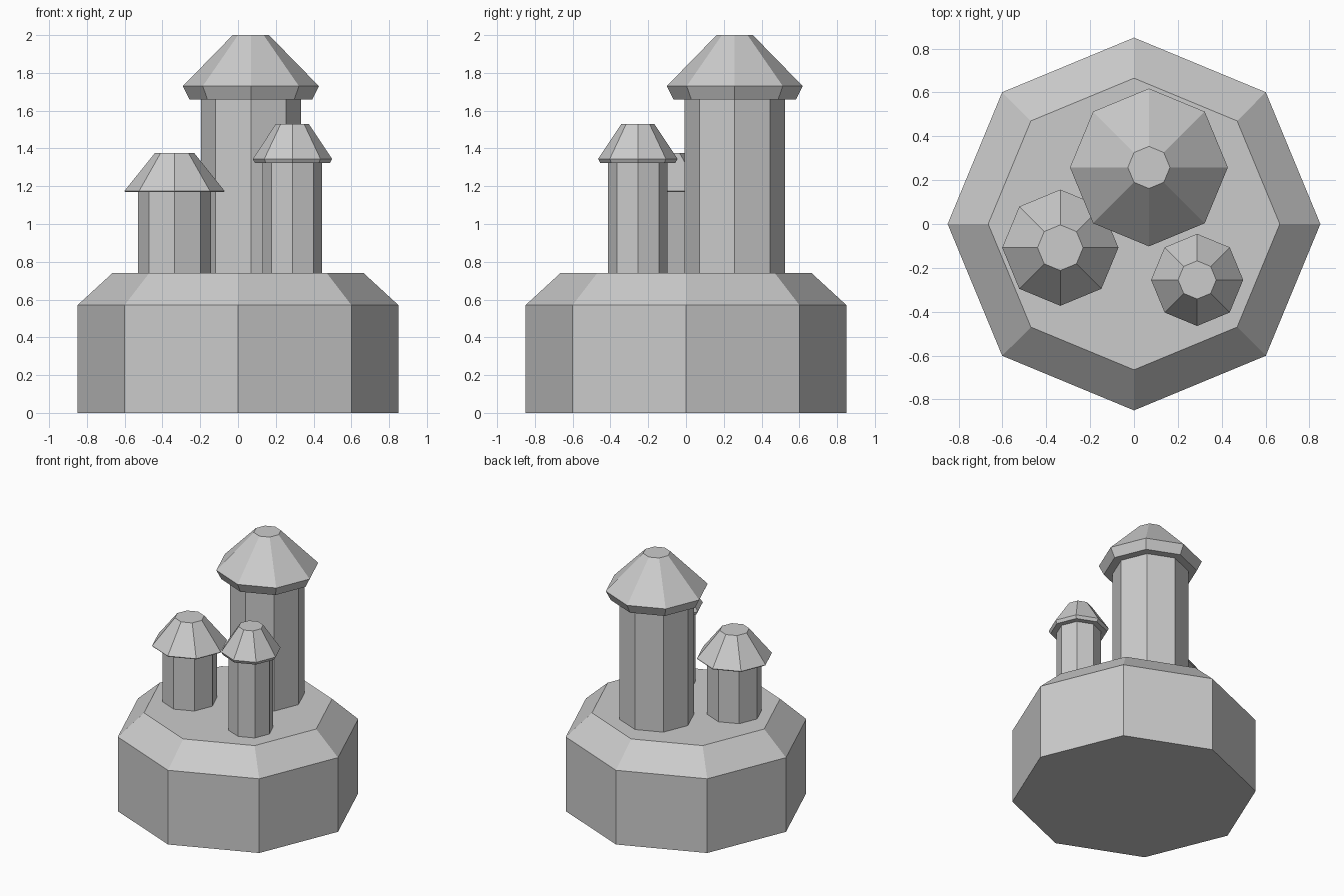
import bpy, bmesh
from math import cos, sin, tau

if "Cube" in bpy.data.objects:
    bpy.data.objects.remove(bpy.data.objects["Cube"])

SIDES = 8


def lathe(name, centre, profile):
    """Closed eight-sided solid from (radius, z) rings, bottom to top."""
    bm = bmesh.new()
    rings = [[bm.verts.new((r * cos(tau * i / SIDES), r * sin(tau * i / SIDES), z))
              for i in range(SIDES)] for r, z in profile]
    for lower, upper in zip(rings, rings[1:]):
        for i in range(SIDES):
            j = (i + 1) % SIDES
            bm.faces.new((lower[i], lower[j], upper[j], upper[i]))
    bm.faces.new(rings[0][::-1])
    bm.faces.new(rings[-1])
    mesh = bpy.data.meshes.new(name)
    bm.to_mesh(mesh)
    bm.free()
    obj = bpy.data.objects.new(name, mesh)
    obj.location = (*centre, 0)
    bpy.context.collection.objects.link(obj)
    return obj


def tower(name, centre, shaft_r, roof):
    """Straight shaft on the base with an overhanging roof."""
    lathe(name + "_shaft", centre, [(shaft_r, 0.74), (shaft_r, roof[0][1])])
    lathe(name + "_roof", centre, roof)


# Base with sloped shoulder
lathe("base", (0, 0), [(0.85, 0), (0.85, 0.57), (0.665, 0.74)])

# Three towers with truncated roofs
tower("tall_tower", (0.068, 0.258), 0.265, [(0.325, 1.66), (0.36, 1.73), (0.096, 2.0)])
tower("short_tower", (-0.336, -0.108), 0.193, [(0.262, 1.169), (0.265, 1.175), (0.104, 1.376)])
tower("slim_tower", (0.288, -0.255), 0.157, [(0.198, 1.322), (0.21, 1.345), (0.087, 1.53)])
